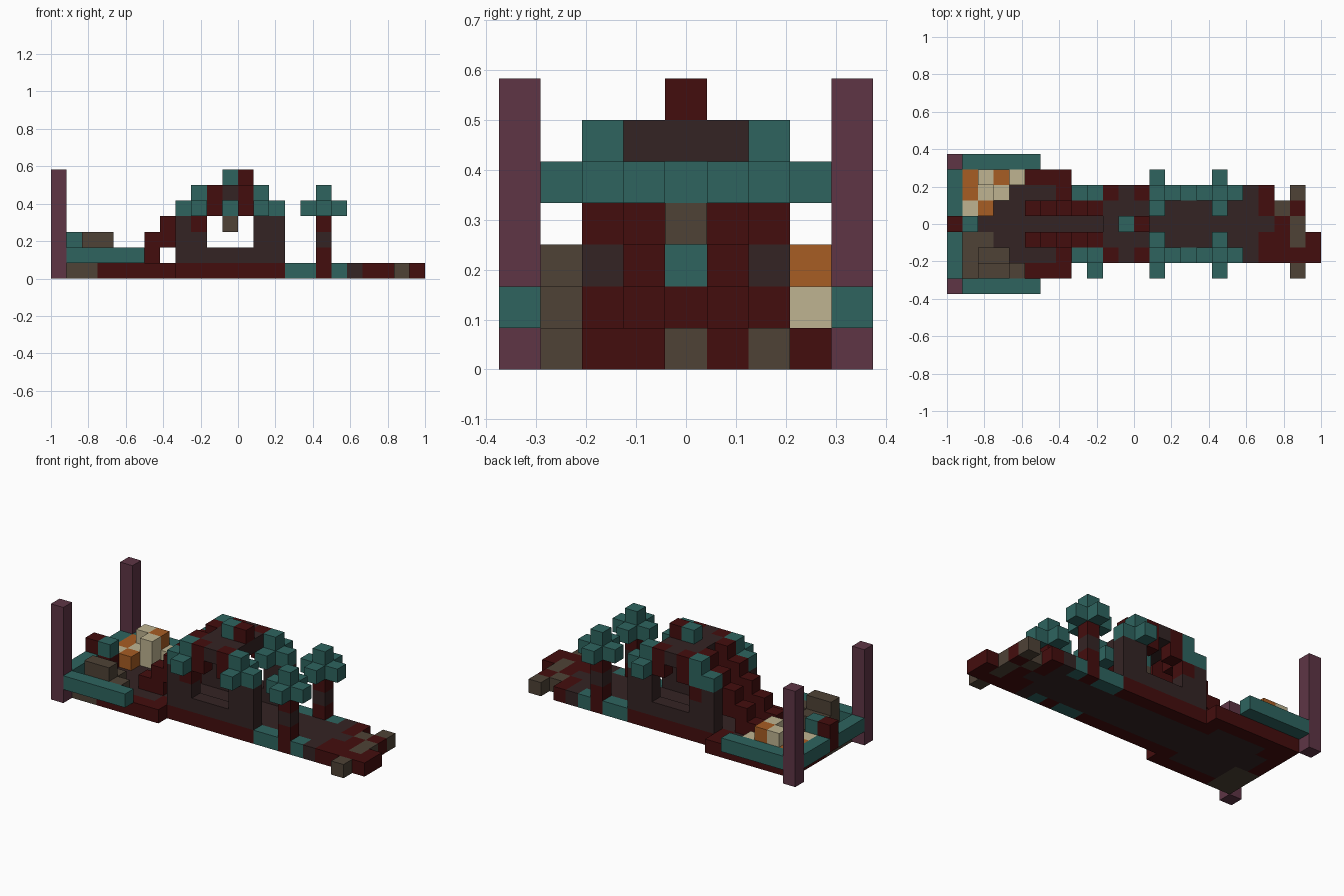
import bpy

CELL = 1 / 12
cells = {}      # (i, j, k) -> (part name, colour name)
materials = {}

PALETTE = {
    "teal": (46, 100, 95),
    "dark_red": (68, 13, 13),
    "charcoal": (52, 36, 36),
    "taupe": (78, 66, 54),
    "plum": (94, 53, 69),
    "orange": (167, 93, 36),
    "cream": (191, 180, 145),
}
SIDES = {"front": lambda j: j, "back": lambda j: 8 - j}
FACES = {
    (1, 0, 0): [(1, 0, 0), (1, 1, 0), (1, 1, 1), (1, 0, 1)],
    (0, 1, 0): [(0, 1, 0), (0, 1, 1), (1, 1, 1), (1, 1, 0)],
    (0, 0, 1): [(0, 0, 1), (1, 0, 1), (1, 1, 1), (0, 1, 1)],
}


def linear(value):
    c = value / 255
    return c / 12.92 if c <= 0.04045 else ((c + 0.055) / 1.055) ** 2.4


def make_material(name, rgb):
    mat = bpy.data.materials.new(name)
    mat.use_nodes = True
    colour = (*[linear(v) for v in rgb], 1)
    mat.diffuse_color = colour
    shader = mat.node_tree.nodes["Principled BSDF"]
    shader.inputs["Base Color"].default_value = colour
    shader.inputs["Roughness"].default_value = 0.9
    return mat


def span(value):
    """A single cell or an inclusive (first, last) pair."""
    first, last = value if isinstance(value, tuple) else (value, value)
    return range(min(first, last), max(first, last) + 1)


def box(part, colour, i, j, k):
    """Fill a block of cells, repainting any that are there already."""
    for a in span(i):
        for b in span(j):
            for c in span(k):
                cells[a, b, c] = (part, colour)


def build_part(part):
    """Make one mesh from the exposed faces of a part's cells."""
    verts, faces, slots, used = {}, [], [], []
    for cell, (owner, colour) in cells.items():
        if owner != part:
            continue
        if colour not in used:
            used.append(colour)
        for axis, corners in FACES.items():
            for sign in (1, -1):
                normal = tuple(sign * n for n in axis)
                if tuple(c + n for c, n in zip(cell, normal)) in cells:
                    continue
                # The opposite face is the same quad shifted back and flipped
                shift = (0, 0, 0) if sign > 0 else axis
                quad = [tuple(c + p - s for c, p, s in zip(cell, corner, shift))
                        for corner in corners[::sign]]
                faces.append([verts.setdefault(p, len(verts)) for p in quad])
                slots.append(used.index(colour))
    points = [((x - 12) * CELL, (y - 4.5) * CELL, z * CELL) for x, y, z in verts]
    mesh = bpy.data.meshes.new(part)
    mesh.from_pydata(points, [], faces)
    for colour in used:
        mesh.materials.append(materials[colour])
    for poly, slot in zip(mesh.polygons, slots):
        poly.material_index = slot
    mesh.update()
    bpy.context.collection.objects.link(bpy.data.objects.new(part, mesh))


old = bpy.data.objects.get("Cube")
if old:
    bpy.data.objects.remove(old, do_unlink=True)
for name, rgb in PALETTE.items():
    materials[name] = make_material(name, rgb)

# Wide platform with a dark inlay
box("platform", "dark_red", (1, 7), (1, 7), 0)
box("platform", "charcoal", (3, 6), (2, 6), 0)
box("platform", "charcoal", (2, 7), (3, 5), 0)
box("platform", "taupe", (1, 2), (1, 3), 0)

# Long walkway with a dark middle and planted edges
box("walkway", "dark_red", (8, 20), (2, 6), 0)
box("walkway", "charcoal", (8, 19), (3, 5), 0)
for row in SIDES.values():
    box("walkway", "teal", (15, 18), row(2), 0)
    box("walkway", "dark_red", 17, row(2), 0)
    box("walkway", "charcoal", 19, row(2), 0)
box("walkway", "charcoal", 20, 4, 0)

# Ragged far end of the walkway
box("broken_end", "dark_red", (21, 22), (2, 5), 0)
box("broken_end", "dark_red", 23, (2, 3), 0)
box("broken_end", "taupe", 22, (3, 4), 0)
box("broken_end", "taupe", 21, 5, 0)
for j in (1, 6):
    box("broken_end", "taupe", 22, j, 0)

# Corner posts, low walls and the seat between them
for side, row in SIDES.items():
    box(side + "_post", "plum", 0, row(0), (0, 6))
    box("low_wall", "teal", (1, 5), row(0), 1)
    box("low_wall", "teal", 0, (row(1), row(3)), 1)
box("seat", "dark_red", 0, 4, (1, 2))
box("seat", "dark_red", 1, 4, 1)
box("seat", "teal", 1, 4, 2)

# Stone pile
box("stone_pile", "taupe", (2, 4), 1, 1)
box("stone_pile", "taupe", (2, 3), 2, 1)
box("stone_pile", "taupe", (2, 3), 1, 2)

# Heap of orange and cream blocks
box("bright_heap", "cream", (1, 4), (6, 7), 1)
del cells[4, 6, 1]
box("bright_heap", "orange", 1, (6, 7), 1)
box("bright_heap", "cream", 1, 5, 1)
box("bright_heap", "orange", 2, 5, 1)
box("bright_heap", "cream", (2, 3), 7, 2)
box("bright_heap", "cream", 3, 6, 2)
box("bright_heap", "orange", 3, 7, 2)

for side, row in SIDES.items():
    # Stepped brace climbing from the platform to the roof
    brace = side + "_brace"
    box(brace, "dark_red", 5, row(3), 1)
    for step in range(4):
        box(brace, "dark_red", 6 + step, row(3), (1 + step, 2 + step))

    # Arch: parapet, paired legs and upper corners
    arch = side + "_arch"
    box(arch, "charcoal", (8, 14), row(2), 1)
    box(arch, "charcoal", (8, 9), row(2), (2, 3))
    box(arch, "charcoal", (13, 14), row(2), (2, 3))
    box(arch, "dark_red", 9, row(2), 3)
    for i in (10, 12):
        box(arch, "dark_red", i, row(2), (4, 5))

    # Foliage over the arch legs
    leaves = side + "_arch_foliage"
    box(leaves, "teal", (8, 9), row(2), 4)
    box(leaves, "teal", (13, 14), row(2), 4)
    box(leaves, "teal", 13, (row(1), row(3)), 4)
    for i in (9, 13):
        box(leaves, "teal", i, row(2), 5)

    # Free-standing tree
    tree = side + "_tree"
    box(tree, "dark_red", 17, row(2), (1, 3))
    box(tree, "charcoal", 17, row(2), 2)
    box(tree, "teal", (16, 18), row(2), 4)
    box(tree, "teal", 17, (row(1), row(3)), 4)
    box(tree, "teal", 17, row(2), 5)
box("front_arch_foliage", "teal", 9, 1, 4)

# Roof with its crest and the lantern hanging below
box("roof", "charcoal", (10, 12), (3, 5), 5)
box("roof", "charcoal", 11, (2, 6), 5)
for row in SIDES.values():
    box("roof", "charcoal", 11, row(2), 5)
box("crest", "teal", 11, 4, 6)
box("crest", "dark_red", 12, 4, 6)
box("lantern", "taupe", 11, 4, 3)
box("lantern", "teal", 11, 4, 4)

for part in dict.fromkeys(owner for owner, _ in cells.values()):
    build_part(part)
